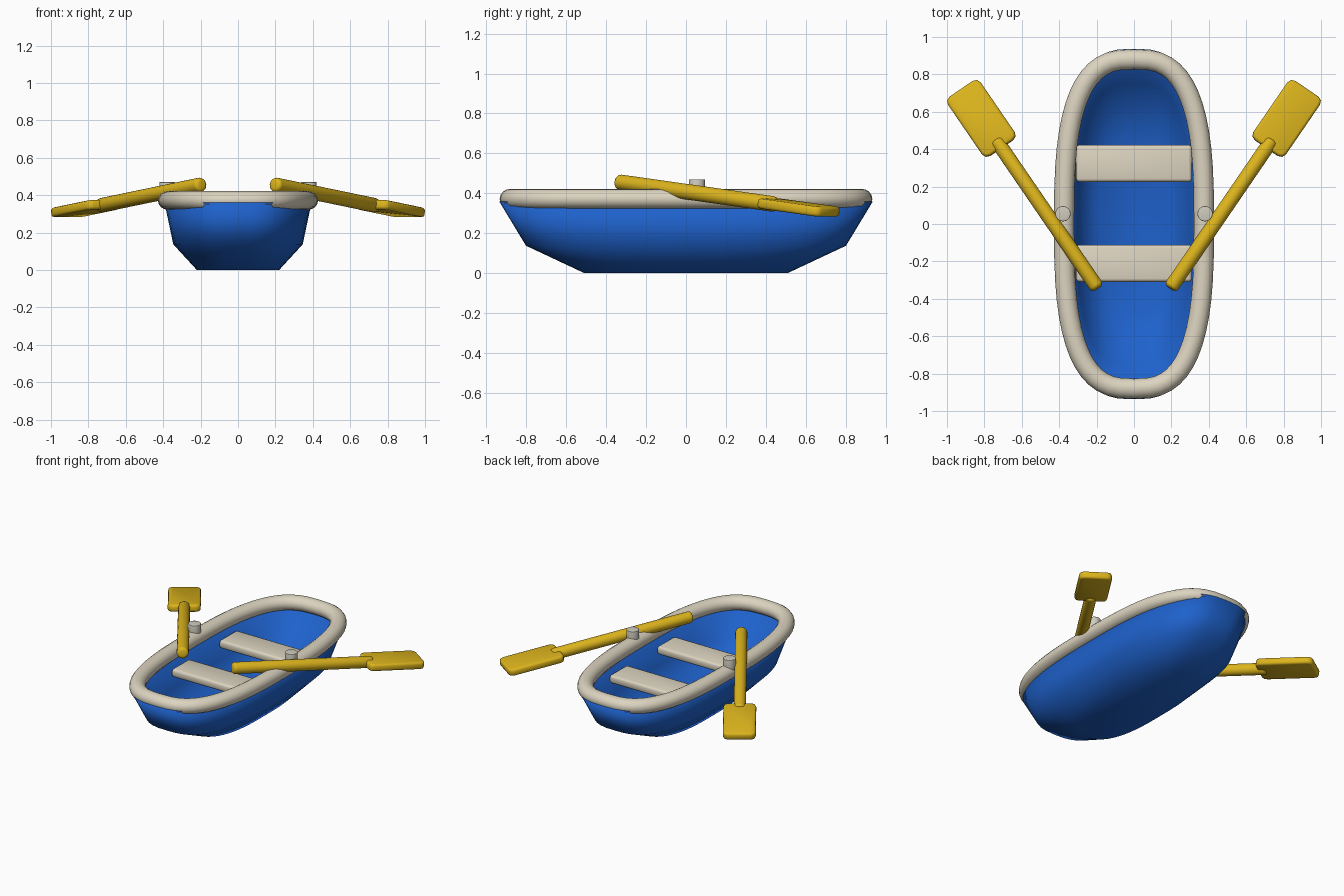
import bpy, bmesh, math
from mathutils import Vector, Matrix

if "Cube" in bpy.data.objects:
    bpy.data.objects.remove(bpy.data.objects["Cube"])


def material(name, rgb):
    m = bpy.data.materials.new(name)
    m.diffuse_color = (*rgb, 1)
    m.use_nodes = True
    m.node_tree.nodes["Principled BSDF"].inputs["Base Color"].default_value = m.diffuse_color
    return m


BLUE = material("hull blue", (0.013, 0.12, 0.60))
CREAM = material("cream", (0.72, 0.66, 0.53))
GREY = material("warm grey", (0.63, 0.60, 0.52))
YELLOW = material("oar yellow", (0.72, 0.46, 0.012))
SEG = 56


def finish(bm, name, mat, angle=40):
    bmesh.ops.recalc_face_normals(bm, faces=bm.faces)
    me = bpy.data.meshes.new(name)
    bm.to_mesh(me)
    bm.free()
    me.materials.append(mat)
    ob = bpy.data.objects.new(name, me)
    bpy.context.collection.objects.link(ob)
    bpy.ops.object.select_all(action='DESELECT')
    ob.select_set(True)
    bpy.context.view_layer.objects.active = ob
    bpy.ops.object.shade_smooth_by_angle(angle=math.radians(angle))
    return ob


def oval(a, b, z, n=2.85):
    """Ring of points on a squarish oval."""
    pts = []
    for i in range(SEG):
        t = 2 * math.pi * i / SEG
        c, s = math.cos(t), math.sin(t)
        pts.append(Vector((math.copysign(abs(c) ** (2 / n), c) * a,
                           math.copysign(abs(s) ** (2 / n), s) * b, z)))
    return pts


def loft(bm, rings, closed=False):
    vs = [[bm.verts.new(p) for p in r] for r in rings]
    n = len(vs)
    for k in range(n if closed else n - 1):
        lo, hi = vs[k], vs[(k + 1) % n]
        m = len(lo)
        for i in range(m):
            bm.faces.new((lo[i], lo[(i + 1) % m], hi[(i + 1) % m], hi[i]))
    return vs


# hull: outer skin up to the top edge, then back down inside to the floor
bm = bmesh.new()
profile = [(.22, .51, 0), (.346, .802, .137), (.393, .937, .36),
           (.347, .882, .36), (.302, .752, .165), (.195, .465, .05)]
rings = loft(bm, [oval(*p) for p in profile])
bm.faces.new(rings[0])
bm.faces.new(rings[-1])
finish(bm, "hull", BLUE, 180)

# rim: fat tube following the top edge
bm = bmesh.new()
path = oval(.374, .88, .372)
tube = []
for i, p in enumerate(path):
    d = (path[(i + 1) % SEG] - path[i - 1]).normalized()
    out = Vector((d.y, -d.x, 0))
    tube.append([p + out * .054 * math.cos(a) + Vector((0, 0, .05 * math.sin(a)))
                 for a in (2 * math.pi * k / 16 for k in range(16))])
loft(bm, tube, closed=True)
finish(bm, "rim", CREAM, 60)


def box(name, size, matrix, mat, corner, edge):
    """Box with cut upright corners and softened edges."""
    bm = bmesh.new()
    bmesh.ops.create_cube(bm, size=1)
    bmesh.ops.scale(bm, vec=size, verts=bm.verts)
    up = [e for e in bm.edges
          if abs(e.verts[0].co.z - e.verts[1].co.z) > 1e-4]
    bmesh.ops.bevel(bm, geom=up, offset=corner, segments=2, profile=.5,
                    affect='EDGES')
    rims = [e for e in bm.edges
            if abs(e.verts[0].co.z - e.verts[1].co.z) < 1e-4]
    bmesh.ops.bevel(bm, geom=rims, offset=edge, segments=2, profile=.5,
                    affect='EDGES')
    bm.transform(matrix)
    return finish(bm, name, mat, 50)


def rod(name, r, depth, matrix, mat, edge, sides=24):
    bm = bmesh.new()
    bmesh.ops.create_cone(bm, cap_ends=True, segments=sides, radius1=r,
                          radius2=r, depth=depth)
    caps = [e for e in bm.edges
            if abs(e.verts[0].co.z - e.verts[1].co.z) < 1e-4]
    bmesh.ops.bevel(bm, geom=caps, offset=edge, segments=3, profile=.5,
                    affect='EDGES')
    bm.transform(matrix)
    return finish(bm, name, mat)


# seats
for name, y in (("front_seat", -.21), ("back_seat", .324)):
    box(name, (.618, .198, .056), Matrix.Translation((0, y, .274)), CREAM, .016, .015)

# oars and oarlock pegs on both sides
for side, sx in (("right", 1), ("left", -1)):
    rod(side + "_oarlock", .041, .10, Matrix.Translation((sx * .38, .055, .42)),
        GREY, .004)
    start = Vector((sx * .194, -.344, .457))
    tip = Vector((sx * .924, .722, .306))
    d = (tip - start).normalized()
    across = d.cross(Vector((0, 0, 1))).normalized()
    normal = across.cross(d)
    along = Matrix((across, d, normal)).transposed().to_4x4()
    shaft_len = .97
    rod(side + "_oar_shaft", .039, shaft_len,
        Matrix.Translation(start + d * shaft_len / 2) @ along
        @ Matrix.Rotation(math.pi / 2, 4, 'X'), YELLOW, .02)
    box(side + "_oar_blade", (.212, .385, .05),
        Matrix.Translation(tip - d * .1925) @ along, YELLOW, .032, .014)
